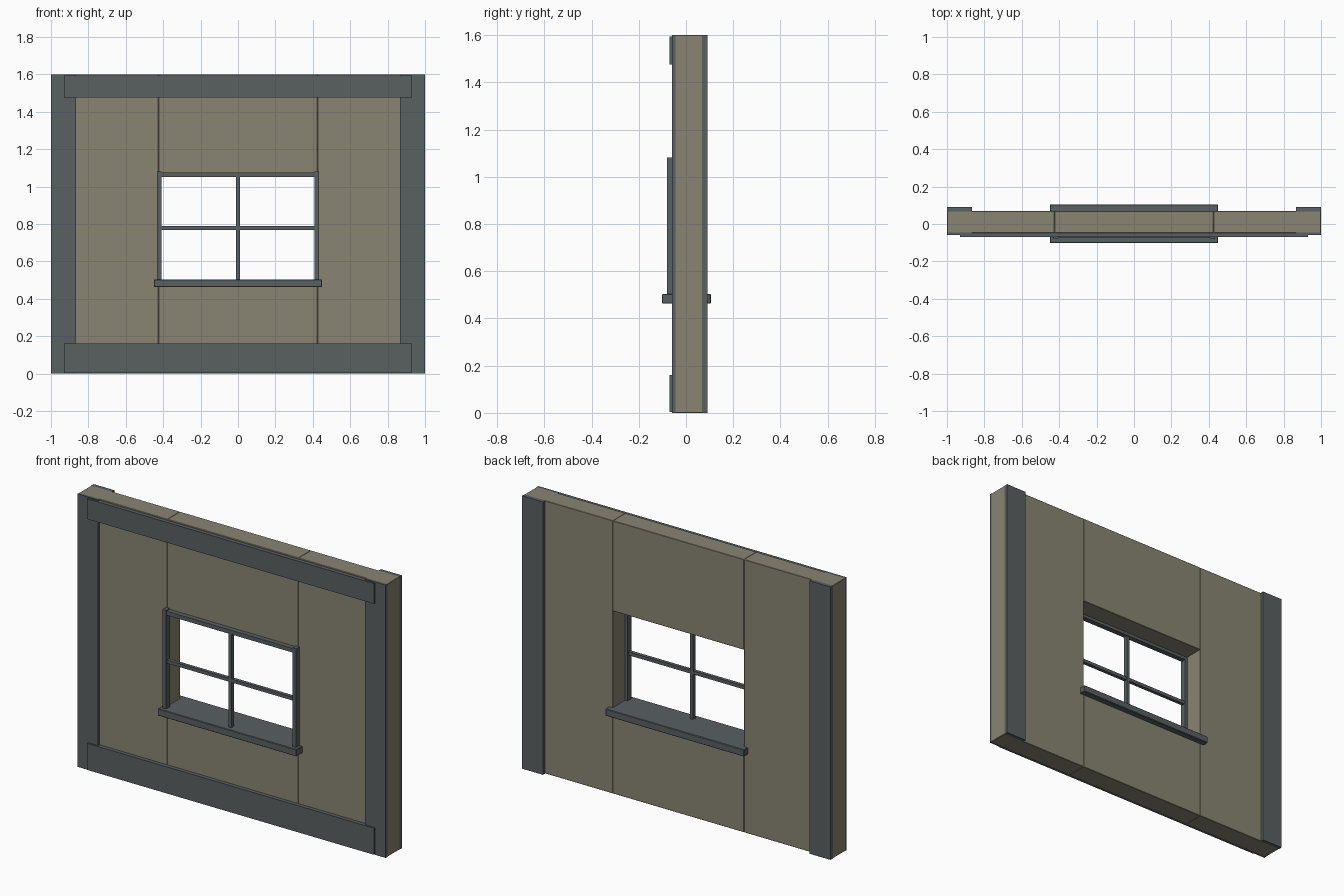
import bpy

cube = bpy.data.objects.get("Cube")
if cube:
    bpy.data.objects.remove(cube, do_unlink=True)


def material(name, rgb):
    mat = bpy.data.materials.new(name)
    mat.use_nodes = True
    mat.diffuse_color = (*rgb, 1)
    mat.node_tree.nodes["Principled BSDF"].inputs["Base Color"].default_value = (*rgb, 1)
    return mat


plaster = material("tan plaster", (0.25, 0.23, 0.17))
timber = material("slate grey timber", (0.1, 0.115, 0.12))


def box(name, x, y, z, mat, bevel=0):
    """Box spanning the (low, high) ranges on each axis."""
    bpy.ops.mesh.primitive_cube_add(size=1)
    obj = bpy.context.object
    obj.name = name
    obj.location = [(a + b) / 2 for a, b in (x, y, z)]
    obj.scale = [b - a for a, b in (x, y, z)]
    bpy.ops.object.transform_apply(location=True, rotation=False, scale=True)
    obj.data.materials.append(mat)
    if bevel:
        mod = obj.modifiers.new("edge bevel", "BEVEL")
        mod.width = bevel
        mod.segments = 1
    return obj


def pair(name, x, y, z, mat, bevel=0):
    """The same box on both sides of the wall."""
    box(name + "_left", x, y, z, mat, bevel)
    box(name + "_right", (-x[1], -x[0]), y, z, mat, bevel)


WALL_Y = (-0.047, 0.07)
HALF = 0.425            # half width of the centre panel
HEIGHT = 1.6

# Wall panels around the window opening
pair("side_panel", (HALF, 1), WALL_Y, (0, HEIGHT), plaster, 0.002)
box("panel_above_window", (-HALF, HALF), WALL_Y, (1.07, HEIGHT), plaster, 0.002)
box("panel_below_window", (-HALF, HALF), WALL_Y, (0, 0.49), plaster, 0.002)

# Corner boards, front and back
pair("front_corner_board", (0.865, 1), (-0.06, -0.045), (0, HEIGHT), timber)
pair("back_corner_board", (0.865, 1), (0.068, 0.09), (0, HEIGHT), timber)

# Horizontal boards across the front
box("top_board", (-0.93, 0.93), (-0.07, -0.045), (1.475, 1.594), timber)
box("bottom_board", (-0.93, 0.93), (-0.07, -0.045), (0.004, 0.16), timber)

# Window sill running through the wall
box("window_sill", (-0.45, 0.45), (-0.102, 0.105), (0.463, 0.504), timber, 0.003)

# Window frame and glazing bars
pair("window_stile", (0.41, 0.433), (-0.08, -0.044), (0.5, 1.082), timber)
box("window_head", (-0.415, 0.415), (-0.076, -0.044), (1.052, 1.076), timber)
box("vertical_glazing_bar", (-0.01, 0.01), (-0.075, -0.05), (0.5, 1.055), timber)
box("horizontal_glazing_bar", (-0.415, 0.415), (-0.073, -0.052), (0.769, 0.789), timber)
